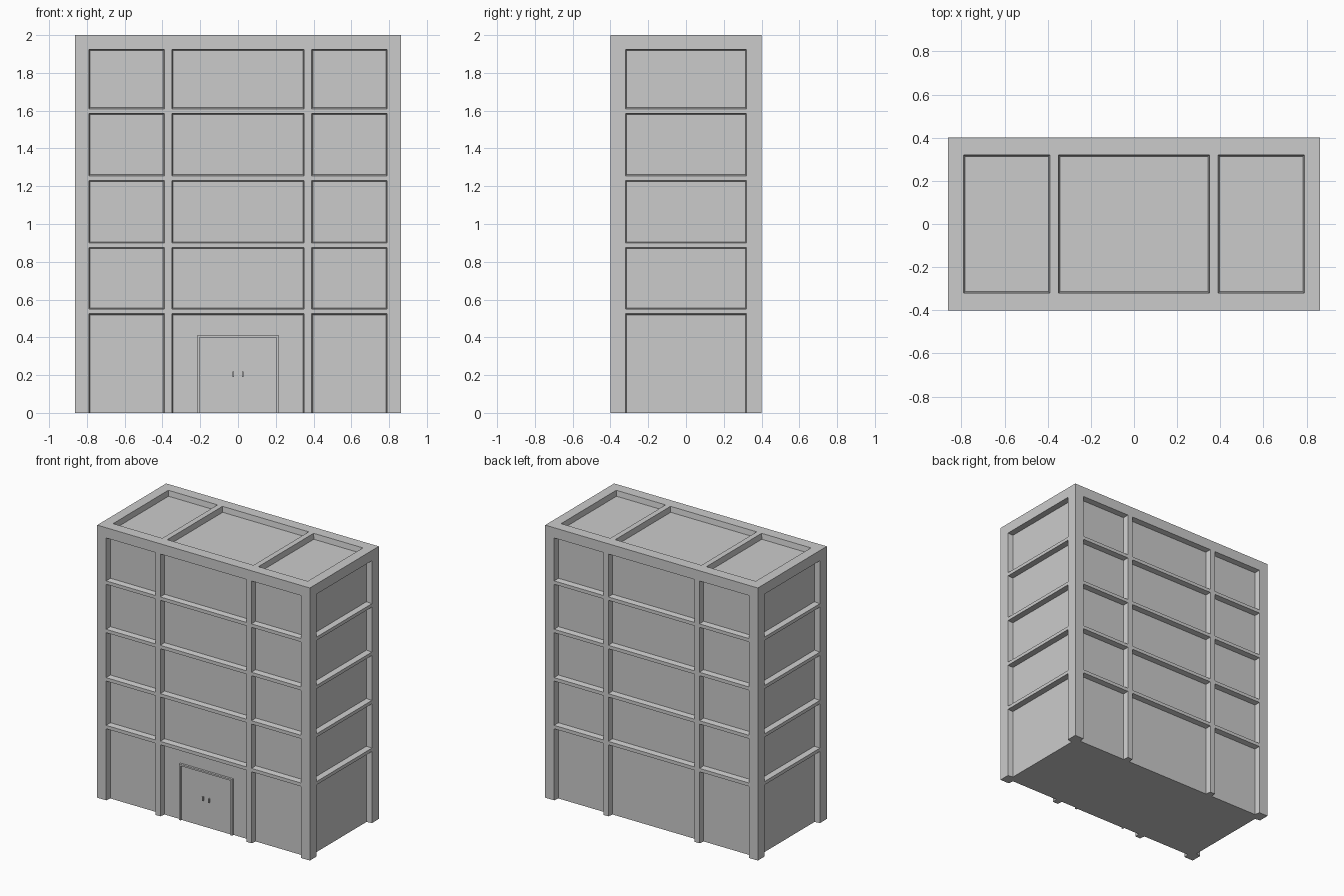
import bpy, bmesh
from mathutils import Vector

if "Cube" in bpy.data.objects:
    bpy.data.objects.remove(bpy.data.objects["Cube"])

W, D, H = 0.863, 0.40, 2.0      # half width, half depth, height
RECESS, DRAFT = 0.04, 0.006     # panel recess and wall slope
LOW = -0.3                      # temporary base, trimmed off at z = 0

# panel openings along each axis
CELLS = (
    [(-0.79, -0.39), (-0.35, 0.35), (0.39, 0.79)],
    [(-0.32, 0.32)],
    [(LOW, 0.525), (0.55, 0.875), (0.90, 1.23), (1.255, 1.585), (1.61, 1.925)],
)


def finish(bm, name):
    mesh = bpy.data.meshes.new(name)
    bm.to_mesh(mesh)
    bm.free()
    obj = bpy.data.objects.new(name, mesh)
    bpy.context.collection.objects.link(obj)
    return obj


def add_box(bm, lo, hi):
    verts = bmesh.ops.create_cube(bm, size=1)["verts"]
    for v in verts:
        v.co = Vector([l if c < 0 else h for c, l, h in zip(v.co, lo, hi)])


def box(name, lo, hi):
    bm = bmesh.new()
    add_box(bm, lo, hi)
    return finish(bm, name)


def cut(bm, co, no, clear=False):
    geom = bm.verts[:] + bm.edges[:] + bm.faces[:]
    return bmesh.ops.bisect_plane(bm, geom=geom, plane_co=co, plane_no=no,
                                  dist=1e-5, clear_inner=clear)


# building body: grid cuts, then every panel is inset inwards
bm = bmesh.new()
add_box(bm, (-W, -D, LOW), (W, D, H))
for axis in range(3):
    no = Vector((0, 0, 0))
    no[axis] = 1
    for p in {v for cell in CELLS[axis] for v in cell if v != LOW}:
        cut(bm, no * p, no)
bm.normal_update()


def is_panel(f):
    if f.normal.z < -0.5:
        return False
    c = f.calc_center_median()
    return all(abs(f.normal[a]) > 0.5 or any(l < c[a] < h for l, h in CELLS[a])
               for a in range(3))


panels = [f for f in bm.faces if is_panel(f)]
bmesh.ops.inset_individual(bm, faces=panels, thickness=DRAFT, depth=-RECESS,
                           use_even_offset=True)
cut(bm, (0, 0, 0), (0, 0, 1), clear=True)
rim = [e for e in bm.edges if e.is_boundary]
bmesh.ops.holes_fill(bm, edges=rim, sides=0)
bmesh.ops.dissolve_limit(bm, angle_limit=0.01, verts=bm.verts[:], edges=bm.edges[:])
bmesh.ops.recalc_face_normals(bm, faces=bm.faces[:])
finish(bm, "building_body")

# front entrance: frame, two leaves, handles
WALL = -D + RECESS
bm = bmesh.new()
for s in (-1, 1):
    xs = sorted((s * 0.203, s * 0.215))
    add_box(bm, (xs[0], WALL - 0.016, 0), (xs[1], WALL + 0.01, 0.412))
add_box(bm, (-0.203, WALL - 0.016, 0.40), (0.203, WALL + 0.01, 0.412))
finish(bm, "door_frame")

for side, s in (("left", -1), ("right", 1)):
    xs = sorted((s * 0.001, s * 0.203))
    box(side + "_door_leaf", (xs[0], WALL - 0.005, 0), (xs[1], WALL + 0.01, 0.40))
    x = s * 0.025
    box(side + "_door_handle", (x - 0.004, WALL - 0.016, 0.19), (x + 0.004, WALL, 0.22))
